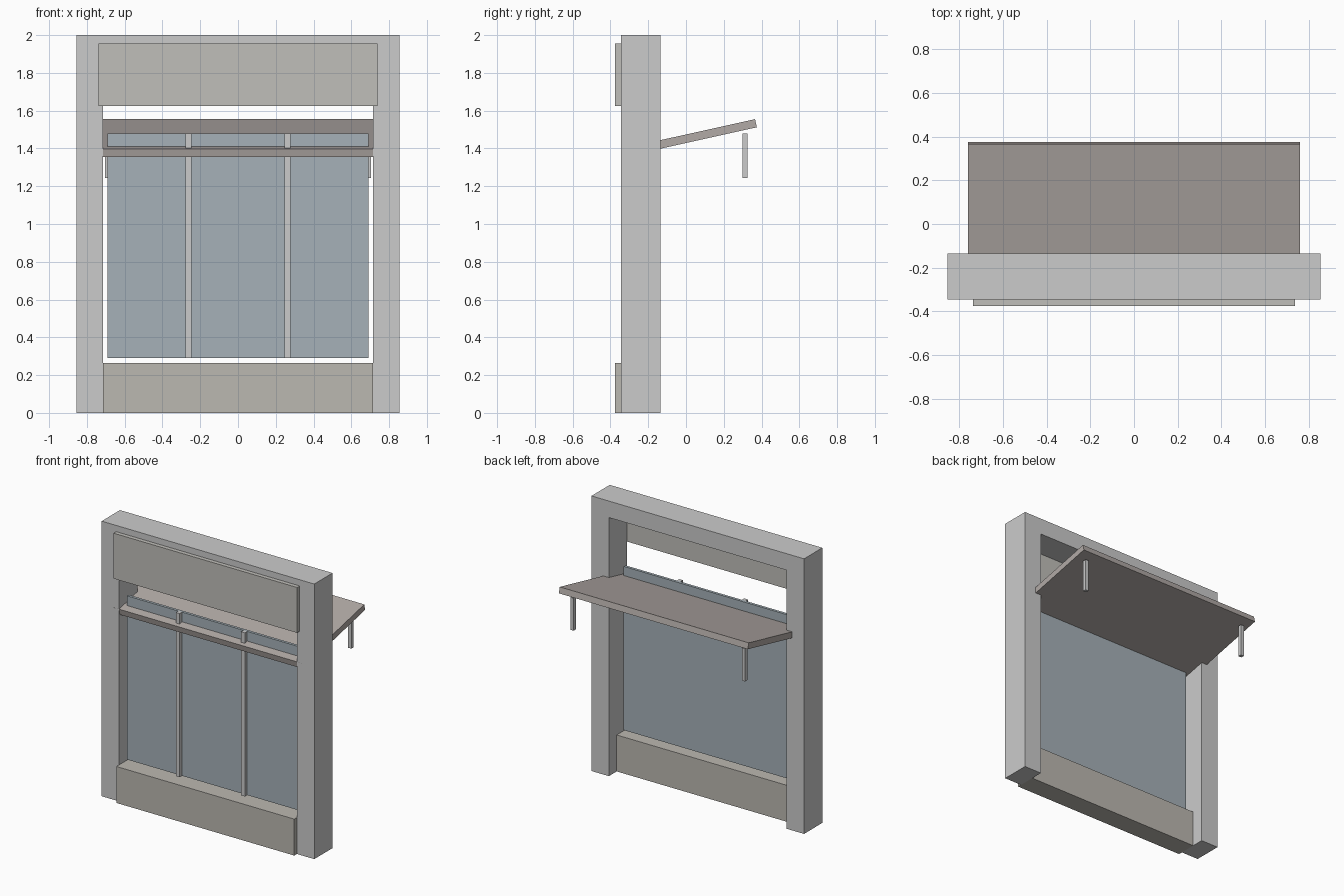
import bpy, bmesh, math

if "Cube" in bpy.data.objects:
    bpy.data.objects.remove(bpy.data.objects["Cube"])


def material(name, rgb):
    m = bpy.data.materials.new(name)
    m.diffuse_color = (*rgb, 1)
    m.use_nodes = True
    m.node_tree.nodes["Principled BSDF"].inputs["Base Color"].default_value = m.diffuse_color
    return m


trim_mat = material("warm_trim", (0.50, 0.48, 0.44))
sign_mat = material("pale_panel", (0.53, 0.52, 0.49))
glass_mat = material("tinted_glass", (0.38, 0.44, 0.48))
awning_mat = material("awning_brown", (0.44, 0.40, 0.38))


def prism(name, pts, axis, lo, hi, mat=None):
    """Extrude a 2D profile: axis 'y' takes (x, z) points, axis 'x' takes (y, z)."""
    def place(p, t):
        return (p[0], t, p[1]) if axis == 'y' else (t, p[0], p[1])
    bm = bmesh.new()
    face = bm.faces.new([bm.verts.new(place(p, lo)) for p in pts])
    ext = bmesh.ops.extrude_face_region(bm, geom=[face])
    shift = (0, hi - lo, 0) if axis == 'y' else (hi - lo, 0, 0)
    bmesh.ops.translate(bm, vec=shift,
                        verts=[v for v in ext['geom'] if isinstance(v, bmesh.types.BMVert)])
    bmesh.ops.recalc_face_normals(bm, faces=bm.faces)
    me = bpy.data.meshes.new(name)
    bm.to_mesh(me)
    bm.free()
    ob = bpy.data.objects.new(name, me)
    bpy.context.collection.objects.link(ob)
    if mat:
        me.materials.append(mat)
    return ob


def box(name, x, y, z, mat=None):
    return prism(name, [(x[0], z[0]), (x[1], z[0]), (x[1], z[1]), (x[0], z[1])],
                 'y', y[0], y[1], mat)


# Storefront surround: two posts and a lintel in one piece
W, I, L = 0.855, 0.715, 1.88
prism("surround_frame", [(-W, 0), (-I, 0), (-I, L), (I, L), (I, 0), (W, 0), (W, 2), (-W, 2)],
      'y', -0.345, -0.135)

# Sign board and base panel
box("sign_board", (-0.738, 0.738), (-0.375, -0.345), (1.625, 1.955), sign_mat)
box("base_panel", (-0.715, 0.715), (-0.375, -0.225), (0, 0.265), trim_mat)

# Window glass with two mullions
box("window_glass", (-0.69, 0.69), (-0.29, -0.27), (0.29, 1.48), glass_mat)
for side, cx in (("left", -0.262), ("right", 0.262)):
    box("mullion_" + side, (cx - 0.015, cx + 0.015), (-0.317, -0.28), (0.29, 1.48))

# Tilted awning slab, built from its outer lower edge
a, length, t = math.radians(12.5), 0.728, 0.044
c, s = math.cos(a), math.sin(a)
y0, z0 = 0.375, 1.512
prism("awning", [(y0, z0), (y0 - t * s, z0 + t * c),
                 (y0 - t * s - length * c, z0 + t * c - length * s),
                 (y0 - length * c, z0 - length * s)], 'x', -0.76, 0.76, awning_mat)

# Hanging rods below the awning's outer corners
for side, cx in (("left", -0.69), ("right", 0.69)):
    box("awning_rod_" + side, (cx - 0.013, cx + 0.013), (0.299, 0.325), (1.243, 1.48))
